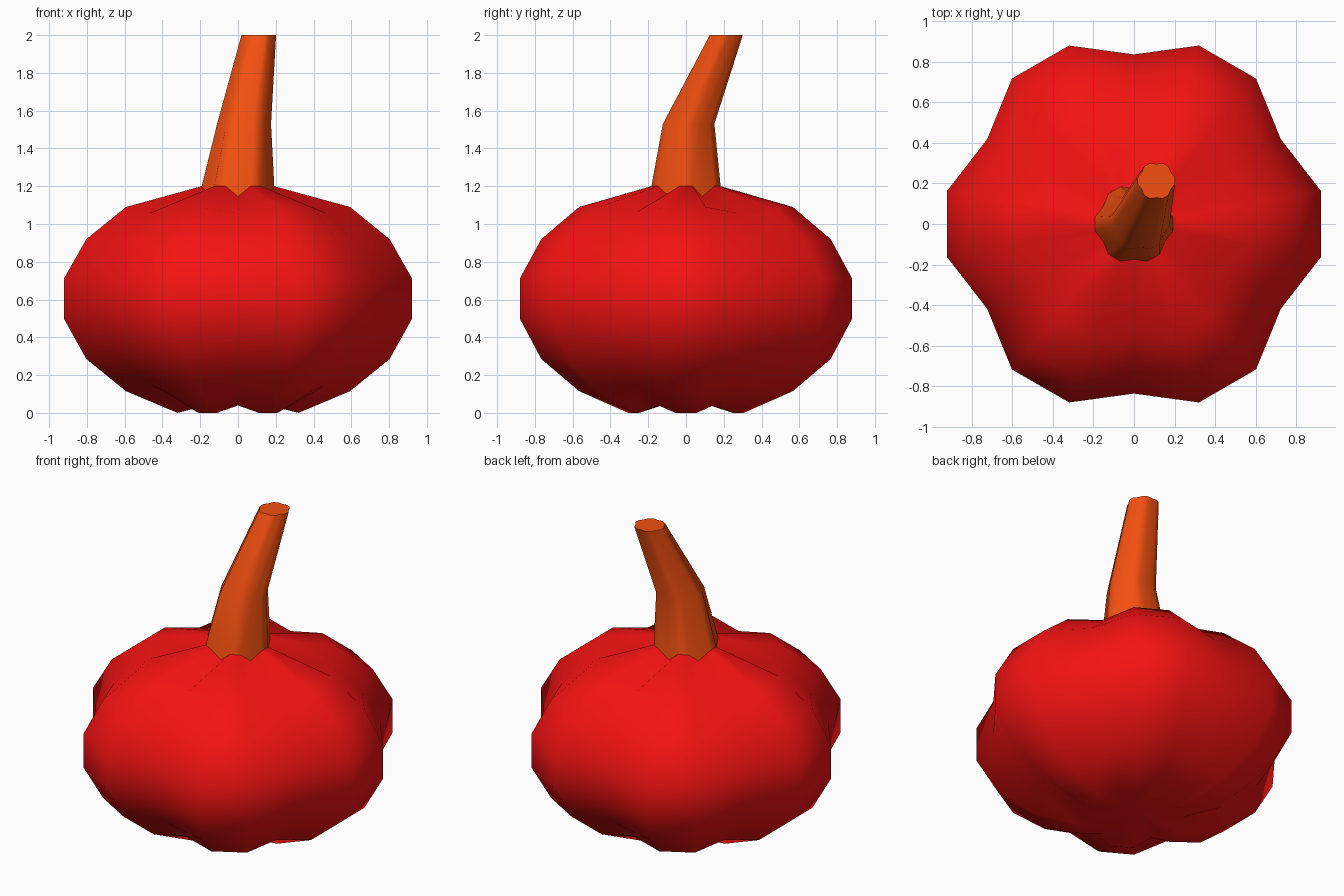
import bpy, bmesh, math

if "Cube" in bpy.data.objects:
    bpy.data.objects.remove(bpy.data.objects["Cube"])

LOBES = 6
SEG = LOBES * 3          # two ridge points and one groove point per lobe
GROOVE = 0.893           # radius factor in the grooves


def ring(bm, cx, cy, r, z_ridge, z_groove):
    verts = []
    for i in range(SEG):
        a = math.radians(10 + 360 / SEG * i)
        groove = i % 3 == 1
        k = r * (GROOVE if groove else 1)
        z = z_groove if groove else z_ridge
        verts.append(bm.verts.new((cx + k * math.cos(a), cy + k * math.sin(a), z)))
    return verts


def bridge(bm, a, b):
    for i in range(SEG):
        j = (i + 1) % SEG
        bm.faces.new((a[i], a[j], b[j], b[i]))


def finish(bm, name, color, angle):
    me = bpy.data.meshes.new(name)
    bm.to_mesh(me)
    bm.free()
    ob = bpy.data.objects.new(name, me)
    bpy.context.collection.objects.link(ob)
    mat = bpy.data.materials.new(name + "_color")
    mat.diffuse_color = color
    mat.use_nodes = True
    mat.node_tree.nodes["Principled BSDF"].inputs["Base Color"].default_value = mat.diffuse_color
    me.materials.append(mat)
    bpy.ops.object.select_all(action='DESELECT')
    ob.select_set(True)
    bpy.context.view_layer.objects.active = ob
    bpy.ops.object.shade_smooth_by_angle(angle=math.radians(angle))
    return ob


# Lobed body, open at the top where the stem joins
MID = 0.605
profile = [(0.325, 0.0), (0.602, 0.115), (0.815, 0.285), (0.935, 0.497),
           (0.935, 0.713), (0.815, 0.92), (0.602, 1.09)]
bm = bmesh.new()
rings = [ring(bm, 0, 0, r, z, MID + (z - MID) * 0.935) for r, z in profile]
rings.append(ring(bm, 0, 0, 0.195, 1.2, 1.145))
for lo, hi in zip(rings, rings[1:]):
    bridge(bm, lo, hi)
# Dimple underneath
pole = bm.verts.new((0, 0, 0.08))
for i in range(SEG):
    bm.faces.new((pole, rings[0][(i + 1) % SEG], rings[0][i]))
finish(bm, "pumpkin_body", (0.9, 0.006, 0.006, 1), 80)

# Bent, ridged stem
bm = bmesh.new()
stem = [ring(bm, 0, 0, 0.195, 1.2, 1.145),
        ring(bm, 0.032, 0.014, 0.145, 1.53, 1.53),
        ring(bm, 0.11, 0.213, 0.093, 2.0, 2.0)]
for lo, hi in zip(stem, stem[1:]):
    bridge(bm, lo, hi)
bm.faces.new(stem[-1])
finish(bm, "stem", (0.9, 0.08, 0.005, 1), 50)
